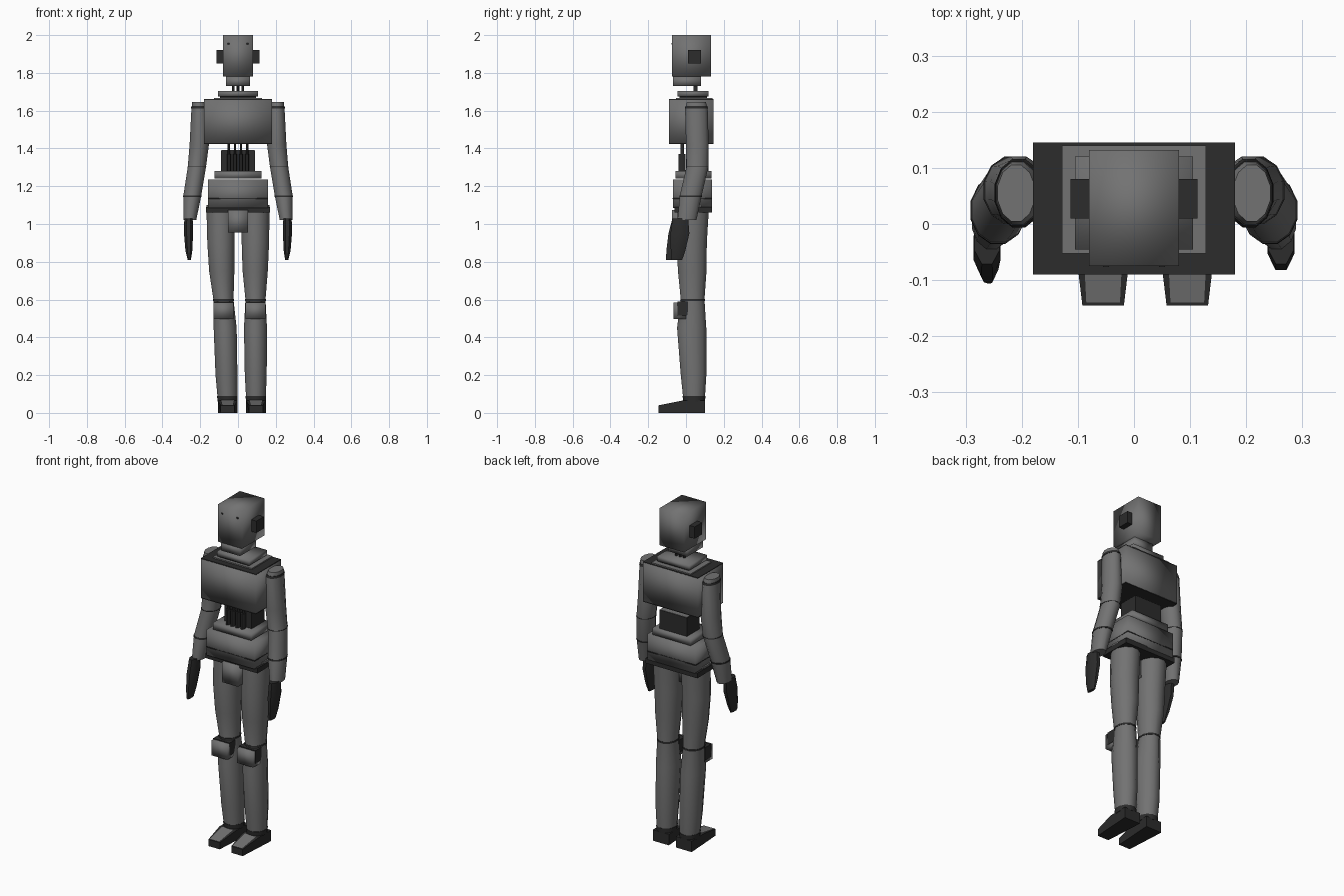
import bpy, bmesh, math

cube = bpy.data.objects.get("Cube")
if cube:
    bpy.data.objects.remove(cube, do_unlink=True)


def material(name, v):
    m = bpy.data.materials.new(name)
    m.use_nodes = True
    m.diffuse_color = (v, v, v, 1)
    m.node_tree.nodes["Principled BSDF"].inputs["Base Color"].default_value = (v, v, v, 1)
    return m


GREY = material("shell_grey", 0.17)
DARK = material("joint_dark", 0.025)


def finish(name, bm, mat, smooth=None):
    bmesh.ops.recalc_face_normals(bm, faces=bm.faces)
    me = bpy.data.meshes.new(name)
    bm.to_mesh(me)
    bm.free()
    me.materials.append(mat)
    ob = bpy.data.objects.new(name, me)
    bpy.context.collection.objects.link(ob)
    if smooth:
        bpy.ops.object.select_all(action='DESELECT')
        ob.select_set(True)
        bpy.context.view_layer.objects.active = ob
        bpy.ops.object.shade_smooth_by_angle(angle=math.radians(smooth))
    return ob


def box(name, x, y, z, mat, smooth=None):
    """Box from (min, max) ranges."""
    bm = bmesh.new()
    bmesh.ops.create_cube(bm, size=1)
    for v in bm.verts:
        v.co = [r[0] if c < 0 else r[1] for c, r in zip(v.co, (x, y, z))]
    return finish(name, bm, mat, smooth)


def loft(name, rings, mat, sides=12):
    """Limb through elliptical rings (x, y, z, radius x, radius y)."""
    bm = bmesh.new()
    loops = []
    for x, y, z, rx, ry in rings:
        angles = [2 * math.pi * (i + 0.5) / sides for i in range(sides)]
        loops.append([bm.verts.new((x + rx * math.cos(a), y + ry * math.sin(a), z)) for a in angles])
    for a, b in zip(loops, loops[1:]):
        for i in range(sides):
            j = (i + 1) % sides
            bm.faces.new((a[i], a[j], b[j], b[i]))
    bm.faces.new(loops[0])
    bm.faces.new(loops[-1])
    return finish(name, bm, mat, 50)


def ring_at(rings, z, grow):
    """Cross-section of a limb at height z, slightly enlarged."""
    for a, b in zip(rings, rings[1:]):
        if b[2] <= z <= a[2]:
            t = (a[2] - z) / (a[2] - b[2])
            r = [p + (q - p) * t for p, q in zip(a, b)]
            return (r[0], r[1], z, r[3] + grow, r[4] + grow)


def band(name, rings, low, high):
    loft(name, [ring_at(rings, high, 0.002), ring_at(rings, low, 0.002)], DARK)


# Head and neck
box("head", (-0.08, 0.08), (-0.075, 0.132), (1.78, 2), GREY, 100)
box("jaw", (-0.063, 0.063), (-0.07, 0.08), (1.73, 1.78), GREY, 100)
for s, side in ((-1, "right"), (1, "left")):
    box(side + "_ear", sorted((s * 0.08, s * 0.113)), (0.01, 0.08), (1.85, 1.92), DARK)
    box(side + "_eye", (s * 0.05 - 0.005, s * 0.05 + 0.005), (-0.077, -0.07), (1.95, 1.958), DARK)
for i, x in enumerate((-0.025, 0, 0.025)):
    loft("neck_rod_%d" % i, [(x, 0.05, z, 0.008, 0.012) for z in (1.79, 1.69)], DARK, 8)
box("collar", (-0.105, 0.105), (-0.045, 0.12), (1.675, 1.705), GREY, 100)
box("collar_base", (-0.128, 0.128), (-0.053, 0.14), (1.66, 1.668), GREY)
box("collar_gap", (-0.095, 0.095), (-0.035, 0.11), (1.665, 1.68), DARK)

# Chest, with dark covers above and below
box("chest", (-0.18, 0.18), (-0.09, 0.145), (1.427, 1.658), GREY, 100)
box("chest_top_cover", (-0.18, 0.18), (-0.09, 0.145), (1.657, 1.661), DARK)
box("chest_bottom_cover", (-0.18, 0.18), (-0.09, 0.145), (1.424, 1.428), DARK)

# Waist pistons and spine
box("spine_block", (-0.09, 0.09), (0, 0.12), (1.28, 1.39), DARK)
box("spine_top", (-0.088, 0.088), (0.002, 0.118), (1.389, 1.392), GREY)
for i in range(4):
    x = -0.048 + i * 0.032
    loft("piston_rod_%d" % i, [(x, -0.02, z, 0.007, 0.01) for z in (1.43, 1.35)], DARK, 8)
    loft("piston_sleeve_%d" % i, [(x, -0.02, z, 0.012, 0.02) for z in (1.37, 1.27)], DARK, 8)

# Pelvis
box("waist_plate", (-0.125, 0.125), (-0.055, 0.135), (1.24, 1.28), GREY, 100)
box("pelvis", (-0.158, 0.158), (-0.07, 0.137), (1.085, 1.235), GREY, 100)
box("pelvis_belt", (-0.17, 0.17), (-0.06, 0.137), (1.06, 1.09), DARK)
box("pelvis_seam", (-0.159, 0.159), (-0.071, 0.138), (1.132, 1.137), DARK)
box("groin_guard", (-0.053, 0.053), (-0.075, 0.04), (0.955, 1.075), GREY, 100)

# Arms
for s, side, shift in ((-1, "right", 0), (1, "left", 0.03)):
    arm = [(0.21, 0.055, 1.645, 0.034, 0.052), (0.205, 0.055, 1.61, 0.043, 0.062),
           (0.205, 0.06, 1.42, 0.053, 0.062), (0.218, 0.06, 1.3, 0.05, 0.06),
           (0.242, 0.025, 1.15, 0.049, 0.06), (0.255, 0.005, 1.02, 0.035, 0.052)]
    arm = [(s * r[0],) + r[1:] for r in arm]
    loft(side + "_arm", arm, GREY)
    band(side + "_shoulder_band", arm, 1.612, 1.625)
    band(side + "_elbow_seam", arm, 1.301, 1.305)
    band(side + "_forearm_band", arm, 1.143, 1.152)
    hand = [(0.262, -0.03, 1.03, 0.024, 0.045), (0.262, -0.043, 0.95, 0.026, 0.054),
            (0.26, -0.065, 0.86, 0.02, 0.042), (0.258, -0.078, 0.81, 0.009, 0.03)]
    loft(side + "_hand", [(s * x, y + shift * (1.03 - z) / 0.22, z, rx, ry)
                          for x, y, z, rx, ry in hand], DARK, 8)

# Legs and feet, one standing slightly further in
leg_shape = [(1.1, 0.04, 0.078, 0.085), (0.9, 0.03, 0.075, 0.083), (0.75, 0.033, 0.069, 0.078),
             (0.6, 0.035, 0.055, 0.065), (0.45, 0.03, 0.063, 0.08),
             (0.2, 0.04, 0.06, 0.07), (0.06, 0.043, 0.053, 0.058)]
centres = {"right": (-0.092, -0.09, -0.086, -0.077, -0.068, -0.061, -0.055),
           "left": (0.092, 0.092, 0.091, 0.0925, 0.0925, 0.094, 0.095)}
for side, xs in centres.items():
    leg = [(x, y, z, rx, ry) for x, (z, y, rx, ry) in zip(xs, leg_shape)]
    loft(side + "_leg", leg, GREY)
    band(side + "_knee_band", leg, 0.592, 0.602)
    band(side + "_ankle_cuff", leg, 0.06, 0.09)
    kx, fx = xs[3], xs[-1]
    box(side + "_knee_pad", (kx - 0.052, kx + 0.052), (-0.065, 0), (0.497, 0.585), GREY, 100)
    box(side + "_knee_hinge", (kx - 0.054, kx + 0.054), (-0.045, 0.01), (0.515, 0.59), DARK)

    # Shoe: side profile extruded across, narrowed at the toe
    profile = [(0.1, 0), (-0.145, 0), (-0.145, 0.04), (-0.02, 0.065), (0.1, 0.065)]
    bm = bmesh.new()
    rows = []
    for k in (-1, 1):
        rows.append([bm.verts.new((fx + k * (0.037 if y < -0.1 else 0.052), y, z)) for y, z in profile])
    for i in range(len(profile)):
        bm.faces.new((rows[0][i], rows[0][i - 1], rows[1][i - 1], rows[1][i]))
    for row in rows:
        bm.faces.new(row)
    finish(side + "_foot", bm, DARK)

    # Light plate over the instep
    bm = bmesh.new()
    bm.faces.new([bm.verts.new((fx + k * w, y, z)) for k, w, y, z in
                  ((-1, 0.03, -0.14, 0.043), (1, 0.03, -0.14, 0.043),
                   (1, 0.036, -0.02, 0.067), (-1, 0.036, -0.02, 0.067))])
    finish(side + "_instep_plate", bm, GREY)
